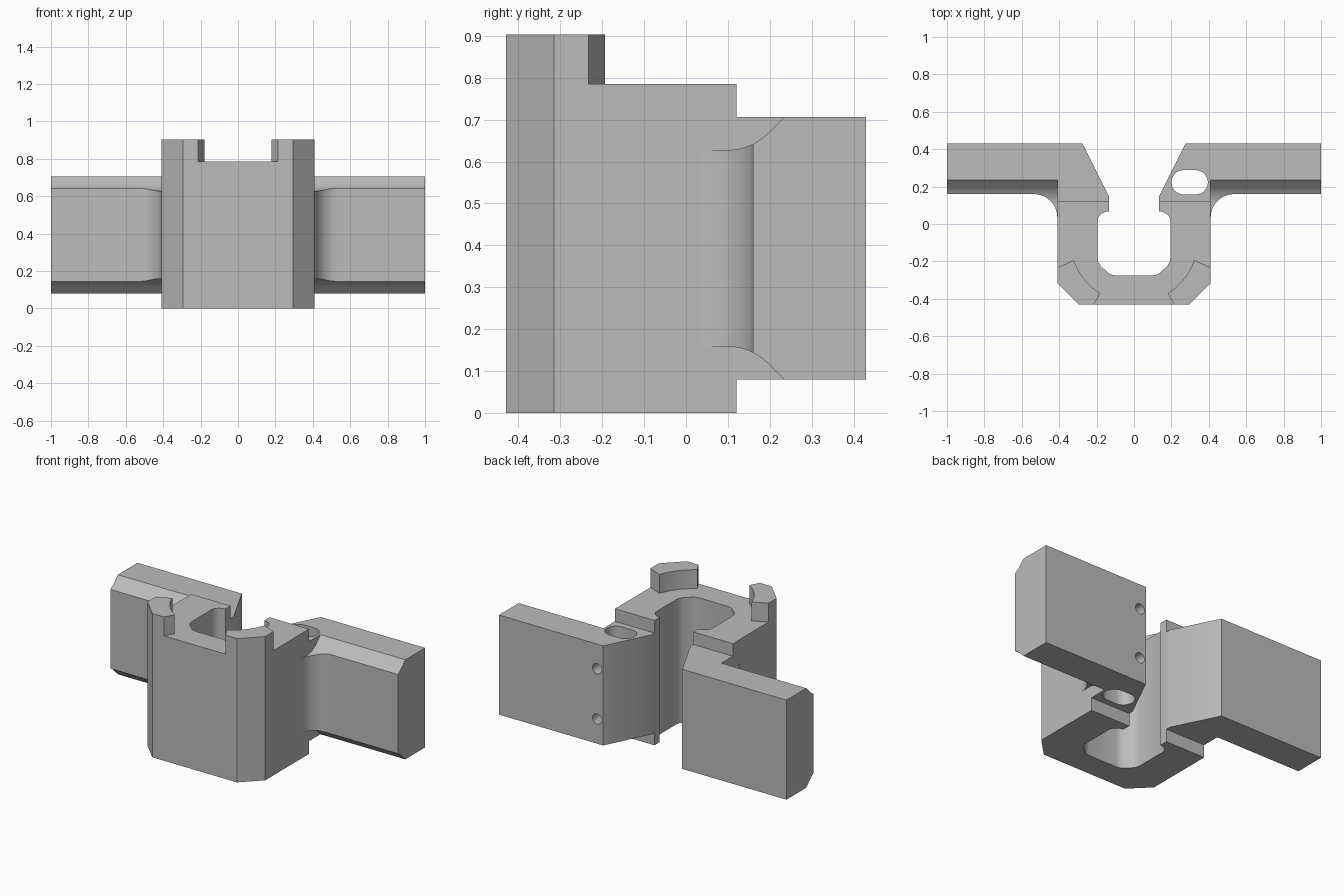
import bpy, bmesh
from math import radians, cos, sin, pi
from mathutils import Vector

cube = bpy.data.objects.get("Cube")
if cube:
    bpy.data.objects.remove(cube, do_unlink=True)

# One plain grey for the whole part
grey = bpy.data.materials.new("plain grey")
grey.use_nodes = True
GREY = (0.5, 0.5, 0.5, 1)
grey.diffuse_color = GREY
grey.node_tree.nodes["Principled BSDF"].inputs["Base Color"].default_value = GREY


def arc(cx, cy, r, start, end, steps=10):
    """Points on a circular arc, angles in degrees."""
    angles = [radians(start + (end - start) * i / steps) for i in range(steps + 1)]
    return [(cx + r * cos(a), cy + r * sin(a)) for a in angles]


def prism(name, profile, low, high, axis="z", side=1):
    """Extrude a closed profile along an axis; side=-1 mirrors it in x."""
    place = {"z": lambda p, t: (side * p[0], p[1], t),
             "x": lambda p, t: (side * t, p[0], p[1]),
             "y": lambda p, t: (side * p[0], t, p[1])}[axis]
    bm = bmesh.new()
    face = bm.faces.new([bm.verts.new(place(p, low)) for p in profile])
    grown = bmesh.ops.extrude_face_region(bm, geom=[face])
    offset = Vector(place((0, 0), high)) - Vector(place((0, 0), low))
    bmesh.ops.translate(bm, vec=offset,
                        verts=[v for v in grown["geom"] if isinstance(v, bmesh.types.BMVert)])
    bmesh.ops.recalc_face_normals(bm, faces=bm.faces)
    mesh = bpy.data.meshes.new(name)
    bm.to_mesh(mesh)
    bm.free()
    mesh.materials.append(grey)
    obj = bpy.data.objects.new(name, mesh)
    bpy.context.collection.objects.link(obj)
    return obj


def cut(target, cutters):
    """Subtract the cutters, bake the result and drop the cutters."""
    for c in cutters:
        c.hide_render = True
        mod = target.modifiers.new("cut", "BOOLEAN")
        mod.operation = "DIFFERENCE"
        mod.solver = "EXACT"
        mod.object = c
    bpy.context.view_layer.update()
    baked = bpy.data.meshes.new_from_object(
        target.evaluated_get(bpy.context.evaluated_depsgraph_get()))
    target.modifiers.clear()
    target.data = baked
    for c in cutters:
        bpy.data.objects.remove(c, do_unlink=True)


parts = []
BACK, WALL = 0.12, 0.41
LOW, HIGH = 0.08, 0.706
MID = (LOW + HIGH) / 2

# U-shaped body with chamfered front corners and lipped channel
half = [(0.295, -0.43), (WALL, -0.315), (WALL, BACK), (0.135, BACK), (0.135, 0.068),
        (0.153, 0.065), (0.172, 0.056), (0.187, 0.041), (0.195, 0.022),
        (0.195, -0.18), (0.191, -0.203), (0.18, -0.222),
        (0.142, -0.258), (0.125, -0.27), (0.1, -0.275)]
parts.append(prism("body", half + [(-x, y) for x, y in reversed(half)], 0, 0.785))

# Inside curve of the raised corner lugs, and wing root fillet
lug_arc = arc(0, -0.083, 0.34, -58, -19)
lug = lug_arc + [(WALL, -0.233), (WALL, -0.315), (0.295, -0.43), (0.215, -0.43)]
fillet = arc(0.535, 0.035, 0.125, 180, 90)
wing_plan = fillet + [(1, 0.16), (1, 0.43), (0.275, 0.43), (0.135, 0.15),
                      (0.135, BACK), (0.38, BACK), (0.38, 0.035)]

# Wing edge relief: a slope that eases into a level shelf
relief = [(-0.1, 0.628)] + arc(0.1, 0.763, 0.135, -90, -45) + [
    (0.255, 0.727), (0.255, 0.85), (-0.1, 0.85)]

for side, label in ((1, "left"), (-1, "right")):
    parts.append(prism(label + "_lug", lug, 0.785, 0.904, side=side))
    wing = prism(label + "_wing", wing_plan, LOW, HIGH, side=side)
    under = [(y, 2 * MID - z) for y, z in relief]
    cutters = [prism("relief_cutter", p, WALL, 1.1, "x", side) for p in (relief, under)]
    if side == 1:
        # Upright slot and two round holes reaching it from the back
        slot = arc(0.33, 0.223, 0.065, -90, 90, 16) + arc(0.265, 0.223, 0.065, 90, 270, 16)
        cutters.append(prism("slot_cutter", slot, -0.1, 1))
        for z in (MID - 0.158, MID + 0.158):
            ring = arc(0.317, z, 0.032, 0, 360, 24)[:-1]
            cutters.append(prism("hole_cutter", ring, 0.23, 0.5, "y"))
    cut(wing, cutters)
    parts.append(wing)

# Smooth the curved walls, keep the machined edges sharp
bpy.ops.object.select_all(action="DESELECT")
for part in parts:
    part.select_set(True)
bpy.context.view_layer.objects.active = parts[0]
bpy.ops.object.shade_smooth_by_angle(angle=radians(28))
